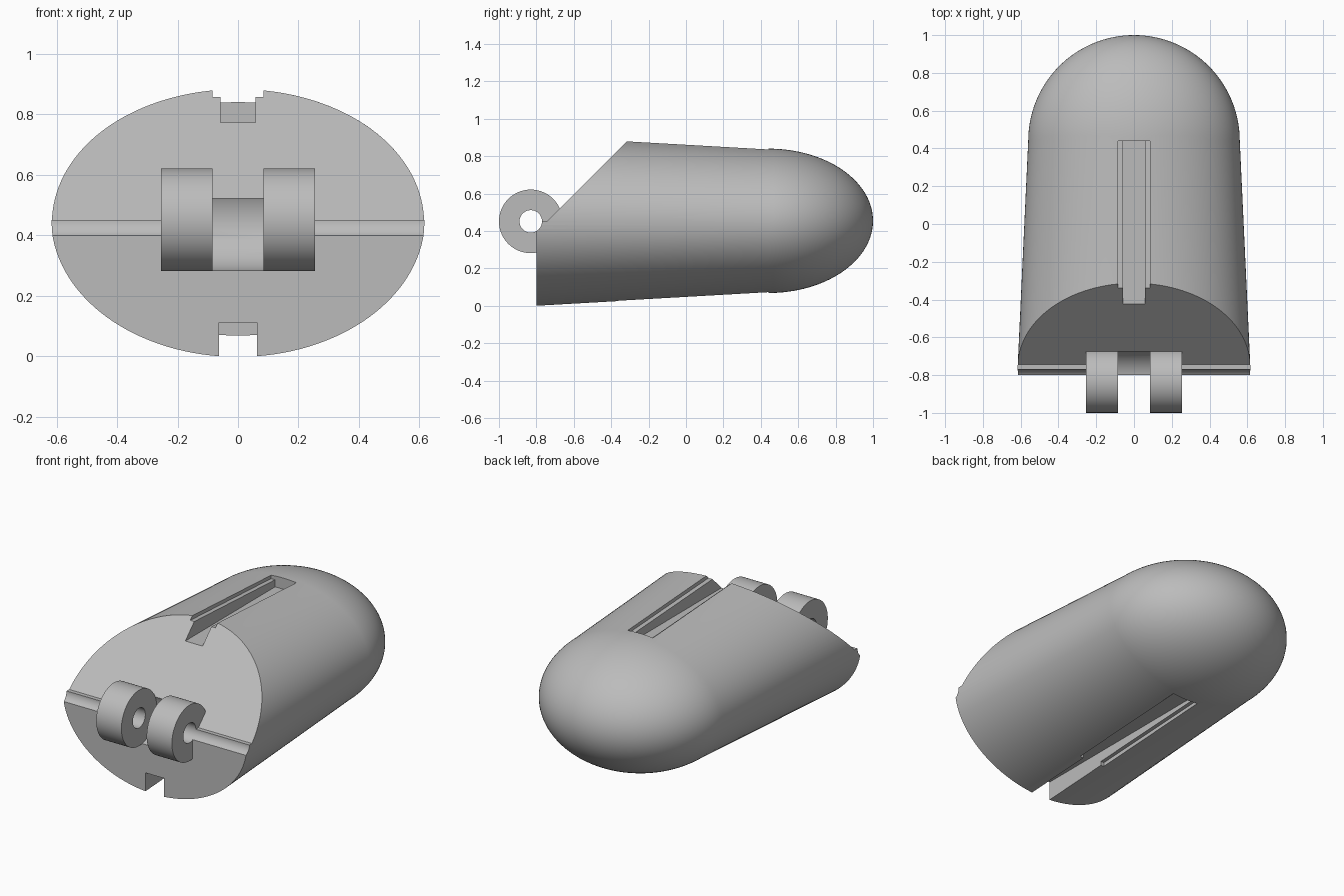
import bpy, bmesh, math
from mathutils import Matrix

if "Cube" in bpy.data.objects:
    bpy.data.objects.remove(bpy.data.objects["Cube"], do_unlink=True)

grey = bpy.data.materials.new("plain grey")
grey.use_nodes = True
GREY = (0.5, 0.5, 0.5, 1)
grey.diffuse_color = GREY
grey.node_tree.nodes["Principled BSDF"].inputs["Base Color"].default_value = GREY

AXIS_Z = 0.454                  # height of the shell's long axis
HINGE_Y, HINGE_Z = -0.83, 0.451
SEGMENTS = 128


def finish(name, bm):
    bmesh.ops.recalc_face_normals(bm, faces=bm.faces)
    mesh = bpy.data.meshes.new(name)
    bm.to_mesh(mesh)
    bm.free()
    mesh.materials.append(grey)
    obj = bpy.data.objects.new(name, mesh)
    bpy.context.collection.objects.link(obj)
    return obj


def prism(name, profile, half_width):
    """Extrude a (y, z) outline along x, centred on x = 0."""
    bm = bmesh.new()
    face = bm.faces.new([bm.verts.new((-half_width, y, z)) for y, z in profile])
    new = bmesh.ops.extrude_face_region(bm, geom=[face])["geom"]
    moved = [v for v in new if isinstance(v, bmesh.types.BMVert)]
    bmesh.ops.translate(bm, verts=moved, vec=(2 * half_width, 0, 0))
    return finish(name, bm)


def hinge_cylinder(name, radius, x, length):
    bm = bmesh.new()
    bmesh.ops.create_cone(
        bm, cap_ends=True, segments=64, radius1=radius, radius2=radius, depth=length,
        matrix=Matrix.Translation((x, HINGE_Y, HINGE_Z)) @ Matrix.Rotation(math.pi / 2, 4, "Y"))
    return finish(name, bm)


def combine(target, tool, operation):
    mod = target.modifiers.new(tool.name, "BOOLEAN")
    mod.operation, mod.solver, mod.object = operation, "EXACT", tool
    tool.hide_render = True
    bpy.context.view_layer.objects.active = target
    bpy.ops.object.modifier_apply(modifier=mod.name)
    bpy.data.objects.remove(tool, do_unlink=True)


# Tapered elliptical shell with a rounded back end
FRONT, SHOULDER, DOME = -0.8, 0.44, 0.56
stations = [(FRONT, 0.618, 0.4565)]
for i in range(32):
    a = math.pi / 2 * i / 32
    stations.append((SHOULDER + DOME * math.sin(a), 0.56 * math.cos(a), 0.386 * math.cos(a)))
bm = bmesh.new()
rings = []
for y, rx, rz in stations:
    angles = [2 * math.pi * k / SEGMENTS for k in range(SEGMENTS)]
    rings.append([bm.verts.new((rx * math.cos(a), y, AXIS_Z + rz * math.sin(a))) for a in angles])
for r, s in zip(rings, rings[1:]):
    for k in range(SEGMENTS):
        j = (k + 1) % SEGMENTS
        bm.faces.new((r[k], r[j], s[j], s[k]))
tip = bm.verts.new((0, SHOULDER + DOME, AXIS_Z))
for k in range(SEGMENTS):
    bm.faces.new((rings[-1][k], rings[-1][(k + 1) % SEGMENTS], tip))
bm.faces.new(rings[0])
shell = finish("shell", bm)

# Sloped front opening
combine(shell, prism("slope_cutter", [(-1.2, 0.451), (-0.745, 0.451), (0.055, 1.251), (-1.2, 1.251)], 1),
        "DIFFERENCE")

# Hinge: clearance between the knuckles, two knuckles, pin hole across the full width
combine(shell, hinge_cylinder("clearance_cutter", 0.17, 0, 0.17), "DIFFERENCE")
for side in (-1, 1):
    combine(shell, hinge_cylinder("knuckle", 0.17, side * 0.17, 0.17), "UNION")
combine(shell, hinge_cylinder("pin_hole_cutter", 0.06, 0, 2), "DIFFERENCE")

# Stepped grooves along the top and the underside
END = SHOULDER
top_step = [(-0.6, 0.872), (END, 0.815), (END, 1), (-0.6, 1)]
top_groove = [(-0.7, 0.772), (END, 0.772), (END, 1), (-0.7, 1)]
under_step = [(-0.36, 0.05), (END, 0.093), (END, -0.1), (-0.36, -0.1)]
under_groove = [(-0.9, 0.112), (END, 0.112), (END, -0.1), (-0.9, -0.1)]
for name, outline, half in (("top_step", top_step, 0.085), ("top_groove", top_groove, 0.058),
                            ("under_step", under_step, 0.085), ("under_groove", under_groove, 0.063)):
    combine(shell, prism(name, outline, half), "DIFFERENCE")

bpy.ops.object.select_all(action="DESELECT")
shell.select_set(True)
bpy.context.view_layer.objects.active = shell
bpy.ops.object.shade_smooth_by_angle(angle=math.radians(30))
